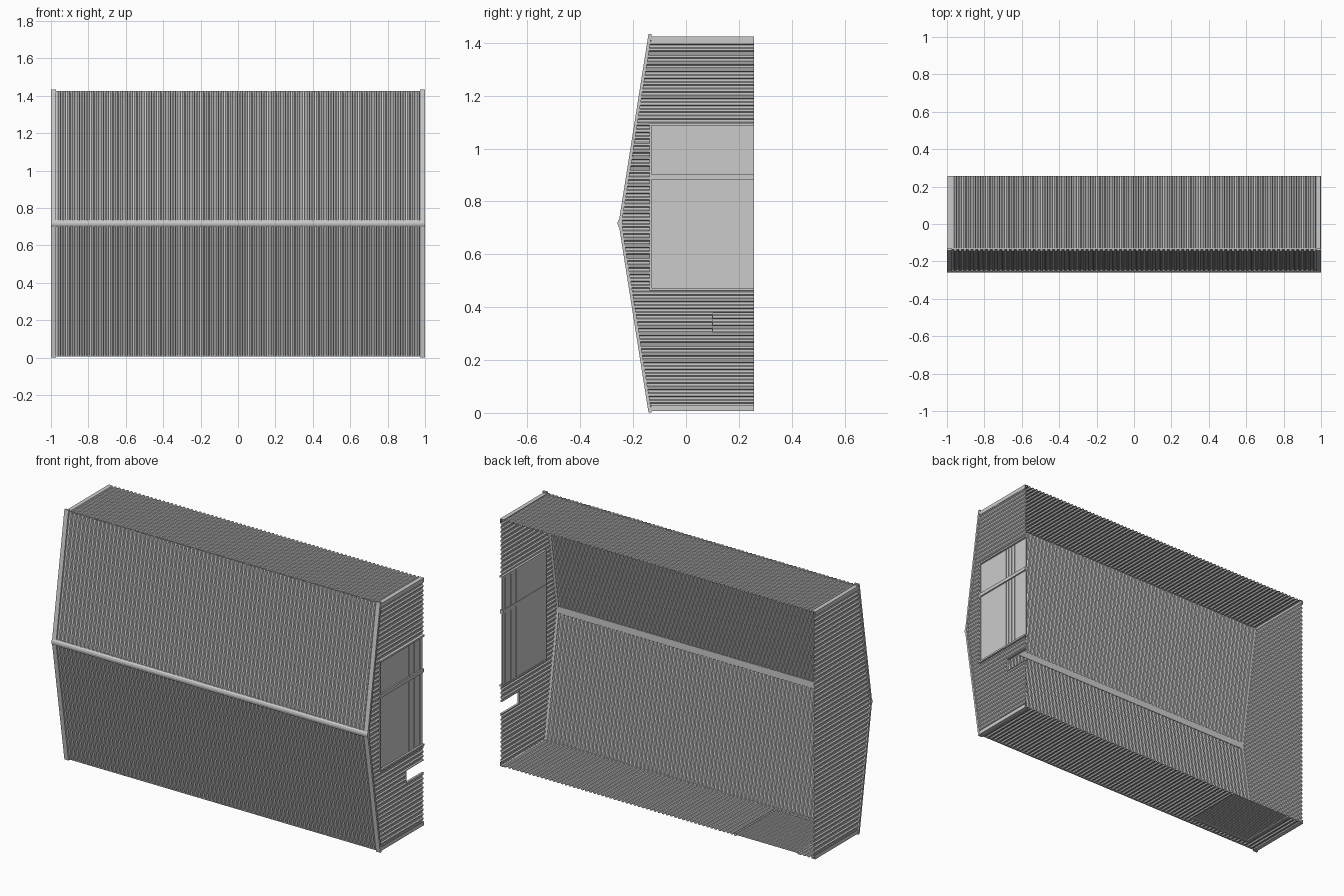
import bpy
import math

if "Cube" in bpy.data.objects:
    bpy.data.objects.remove(bpy.data.objects["Cube"])

# Ribbed metal building lying on its side: roof faces -y, open floor faces +y
H, MID = 1.43, 0.717           # overall z extent, ridge z
EAVE, RIDGE, BASE = -0.133, -0.247, 0.257
PITCH, DEPTH = 0.0256, 0.007


def mesh(name, verts, faces):
    me = bpy.data.meshes.new(name)
    me.from_pydata(verts, [], faces)
    ob = bpy.data.objects.new(name, me)
    bpy.context.collection.objects.link(ob)
    return ob


def rib(t, pitch, depth):
    """Height of the trapezoid rib profile at position t."""
    u = (t / pitch) % 1.0
    if u < 0.36:
        return 0.0
    if u < 0.52:
        return depth * (u - 0.36) / 0.16
    if u < 0.84:
        return depth
    return depth * (1 - u) / 0.16


def sheet(name, t0, t1, place, spans, cuts=(), pitch=PITCH, depth=DEPTH):
    """Ribbed sheet; spans(t) gives the cover range, cuts are extra break lines."""
    ts = {t0, t1, *cuts}
    for k in range(int(t0 / pitch) - 2, int(t1 / pitch) + 2):
        for u in (0, 0.36, 0.52, 0.84):
            t = (k + u) * pitch
            if t0 < t < t1:
                ts.add(t)
    ts = sorted(ts)
    verts, faces = [], []
    for a, b in zip(ts, ts[1:]):
        lo, hi = spans((a + b) / 2)
        n = len(verts)
        for t, f in ((a, 0), (b, 0), (b, 1), (a, 1)):
            s = (spans(t)[0] if callable(lo) else lo) if f == 0 else hi
            if lo == 'roof':
                s = roof_y(t) if f == 0 else hi
            verts.append(place(t, s, rib(t, pitch, depth)))
        faces.append((n, n + 1, n + 2, n + 3))
    return mesh(name, verts, faces)


def roof_y(z):
    return RIDGE + (EAVE - RIDGE) * abs(z - MID) / (MID - 0.005)


def box(name, x, y, z):
    v = [(a, b, c) for a in x for b in y for c in z]
    return mesh(name, v, [(0, 1, 3, 2), (4, 6, 7, 5), (0, 4, 5, 1),
                          (2, 3, 7, 6), (0, 2, 6, 4), (1, 5, 7, 3)])


def prism(name, pts, x0, x1):
    """Extrude a (y, z) outline along x."""
    n = len(pts)
    v = [(x, *p) for x in (x0, x1) for p in pts]
    f = [(i, (i + 1) % n, n + (i + 1) % n, n + i) for i in range(n)]
    return mesh(name, v, f + [tuple(range(n))[::-1], tuple(range(n, 2 * n))])


# Roof slopes, ridge cap, gable rake trims
for side, tag in ((-1, "lower"), (1, "upper")):
    zi, ze = MID + side * 0.008, MID + side * (MID - 0.008)
    sheet("roof_" + tag, -0.992, 0.992,
          lambda t, s, d: (t, roof_y(s) - d, s), lambda t: (zi, ze))
    zt = MID + side * MID * 0.998
    for x0, x1 in ((-1.0, -0.974), (0.974, 1.0)):
        top = [(RIDGE - 0.008, MID), (EAVE - 0.009, zt)]
        prism("rake_trim_" + tag, top + [(EAVE + 0.003, zt), (RIDGE + 0.004, MID)], x0, x1)
prism("ridge_cap", [(-0.250, MID - 0.018), (-0.257, MID - 0.010), (-0.259, MID),
                    (-0.257, MID + 0.010), (-0.250, MID + 0.018),
                    (-0.241, MID + 0.020), (-0.241, MID - 0.020)], -1.0, 1.0)

# Long side walls, the lower one with a roll-up door opening
DX0, DX1, DY = -0.89, -0.49, -0.09
sheet("upper_side_wall", -0.99, 0.99,
      lambda t, s, d: (t, s, H - 0.014 + d), lambda t: (EAVE, BASE))
sheet("lower_side_wall", -0.99, 0.99,
      lambda t, s, d: (t, s, 0.015 - d),
      lambda t: (EAVE, DY if DX0 < t < DX1 else BASE), cuts=(DX0, DX1))
sheet("side_rollup_door", DY, BASE,
      lambda t, s, d: (s, t, 0.016 - d), lambda t: (DX0, DX1), pitch=0.0128, depth=0.004)
box("side_door_header", (DX0 - 0.005, DX1 + 0.005), (DY - 0.006, DY + 0.006), (0.007, 0.019))
for x in (DX0, DX1):
    box("side_door_jamb", (x - 0.005, x + 0.005), (DY, BASE), (0.007, 0.019))

# Gable walls: plain on the left, with large and small openings on the right
GZ0, GZ1, GY = 0.468, 1.092, -0.135
SZ0, SZ1, SY = 0.307, 0.38, 0.10


def right_span(z):
    if GZ0 < z < GZ1:
        return 'roof', GY
    return 'roof', SY if SZ0 < z < SZ1 else BASE


sheet("left_gable_wall", 0.012, H - 0.012,
      lambda t, s, d: (-0.988 - d, s, t), lambda t: ('roof', BASE), cuts=(MID,))
sheet("right_gable_wall", 0.012, H - 0.012,
      lambda t, s, d: (0.988 + d, s, t), right_span, cuts=(MID, GZ0, GZ1, SZ0, SZ1))

# Large door: flat slats with narrow grooves, frame and centre post
lines = [GY, -0.11, -0.037, 0.035, 0.085, 0.107, 0.132, 0.157, 0.182, 0.232, BASE]
for a, b in zip(lines, lines[1:]):
    box("large_door_slat", (0.982, 0.989), (a + 0.001, b - 0.001), (GZ0, GZ1))
box("large_door_backing", (0.9835, 0.987), (GY, BASE), (GZ0, GZ1))
box("large_door_post", (0.980, 0.997), (GY, BASE), (0.882, 0.902))
for z in (GZ0, GZ1):
    box("large_door_jamb", (0.980, 1.0), (GY - 0.004, BASE), (z - 0.005, z + 0.005))
box("large_door_header", (0.980, 0.998), (GY - 0.004, GY + 0.004), (GZ0, GZ1))

# Small door frame
for z in (SZ0, SZ1):
    box("small_door_jamb", (0.985, 0.997), (SY, BASE), (z - 0.002, z + 0.002))
box("small_door_header", (0.985, 0.997), (SY - 0.002, SY + 0.002), (SZ0, SZ1))

# Corner trims (thin angles) and eave trims
for sx in (-1, 1):
    for z0, z1, zf in ((0.007, 0.030, 0.007), (H - 0.030, H - 0.007, H - 0.009)):
        box("corner_trim_end", sorted((sx * 0.996, sx * 0.998)), (EAVE, BASE), (z0, z1))
        box("corner_trim_side", sorted((sx * 0.974, sx * 0.998)), (EAVE, BASE), (zf, zf + 0.002))
for z in (0.006, H - 0.012):
    box("eave_trim", (-0.998, 0.998), (EAVE - 0.004, EAVE + 0.004), (z, z + 0.006))
